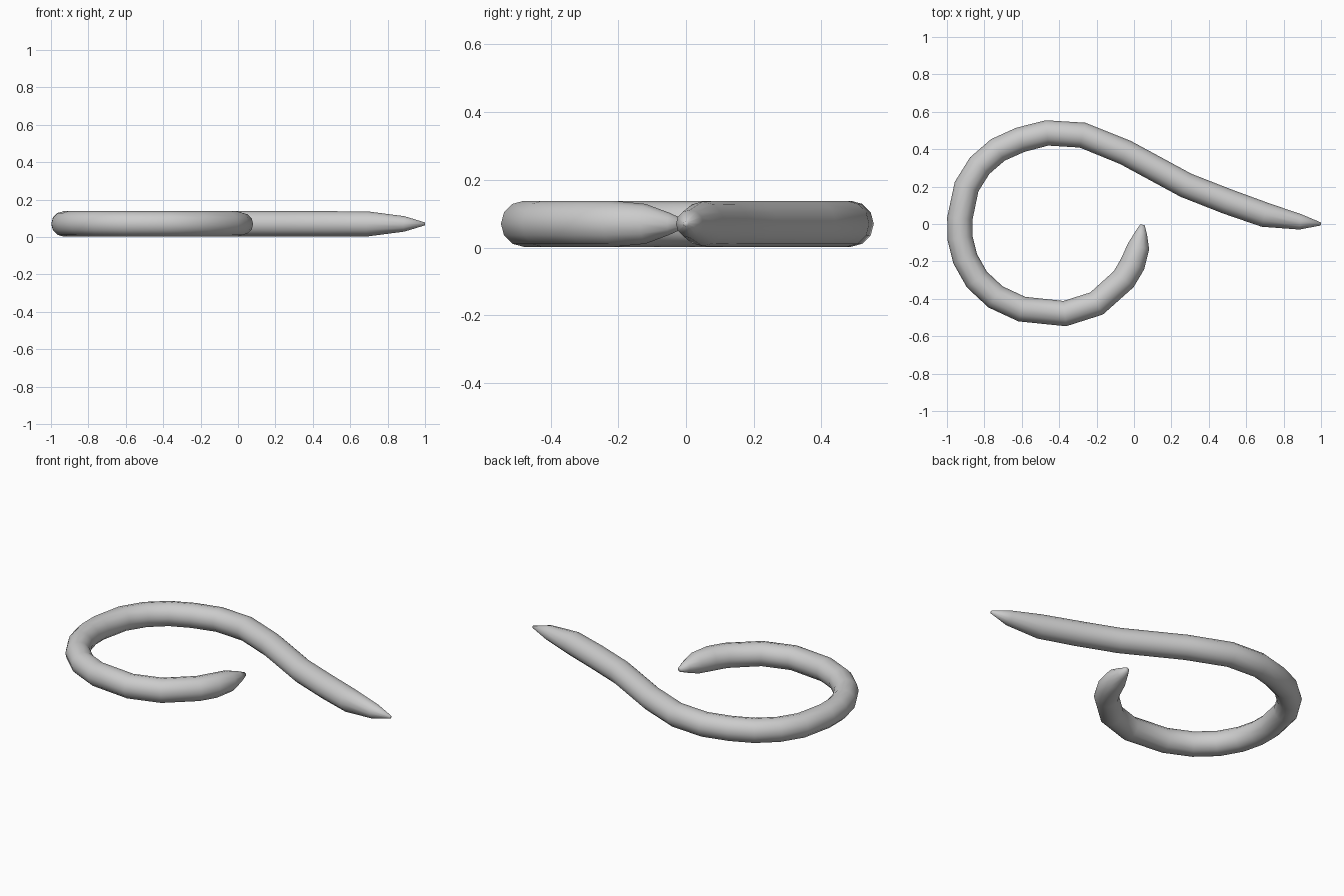
import bpy, bmesh, math
from mathutils import Vector

if "Cube" in bpy.data.objects:
    bpy.data.objects.remove(bpy.data.objects["Cube"])

SIDES, R, MID = 12, 0.068, 0.07

# Centre line in plan: x, y, width radius
PATH = [
    (0.045, -0.004, 0.012), (0.037, -0.05, 0.033), (0.024, -0.12, 0.059),
    (-0.008, -0.215, R), (-0.055, -0.295, R), (-0.2, -0.425, R),
    (-0.37, -0.479, R), (-0.6, -0.455, R), (-0.74, -0.39, R),
    (-0.84, -0.297, R), (-0.903, -0.185, R), (-0.93, -0.075, R),
    (-0.931, 0.03, R), (-0.895, 0.2, R), (-0.825, 0.312, R),
    (-0.728, 0.396, R), (-0.608, 0.45, R), (-0.465, 0.487, R),
    (-0.275, 0.475, R), (-0.045, 0.382, R), (0.278, 0.207, R),
    (0.5, 0.12, R), (0.7, 0.049, 0.066), (0.89, 0.011, 0.041),
    (0.999, 0.0, 0.008),
]

# Tube swept along the flat hook-shaped path, pointed at both ends
bm = bmesh.new()
points = [Vector((x, y, MID)) for x, y, r in PATH]
rings = []
for i, p in enumerate(points):
    before = (p - points[max(i - 1, 0)]).normalized()
    after = (points[min(i + 1, len(points) - 1)] - p).normalized()
    tangent = (before + after).normalized()
    side = Vector((-tangent.y, tangent.x, 0))
    r = PATH[i][2]
    ring = []
    for k in range(SIDES):
        a = 2 * math.pi * k / SIDES
        ring.append(bm.verts.new(p + side * r * math.cos(a) + Vector((0, 0, r * math.sin(a)))))
    rings.append(ring)
for a, b in zip(rings, rings[1:]):
    for k in range(SIDES):
        n = (k + 1) % SIDES
        bm.faces.new((a[k], a[n], b[n], b[k]))
bm.faces.new(rings[0])
bm.faces.new(rings[-1])
bmesh.ops.recalc_face_normals(bm, faces=bm.faces)

mesh = bpy.data.meshes.new("curled_body")
bm.to_mesh(mesh)
bm.free()
body = bpy.data.objects.new("curled_body", mesh)
bpy.context.collection.objects.link(body)
mesh.shade_smooth()
